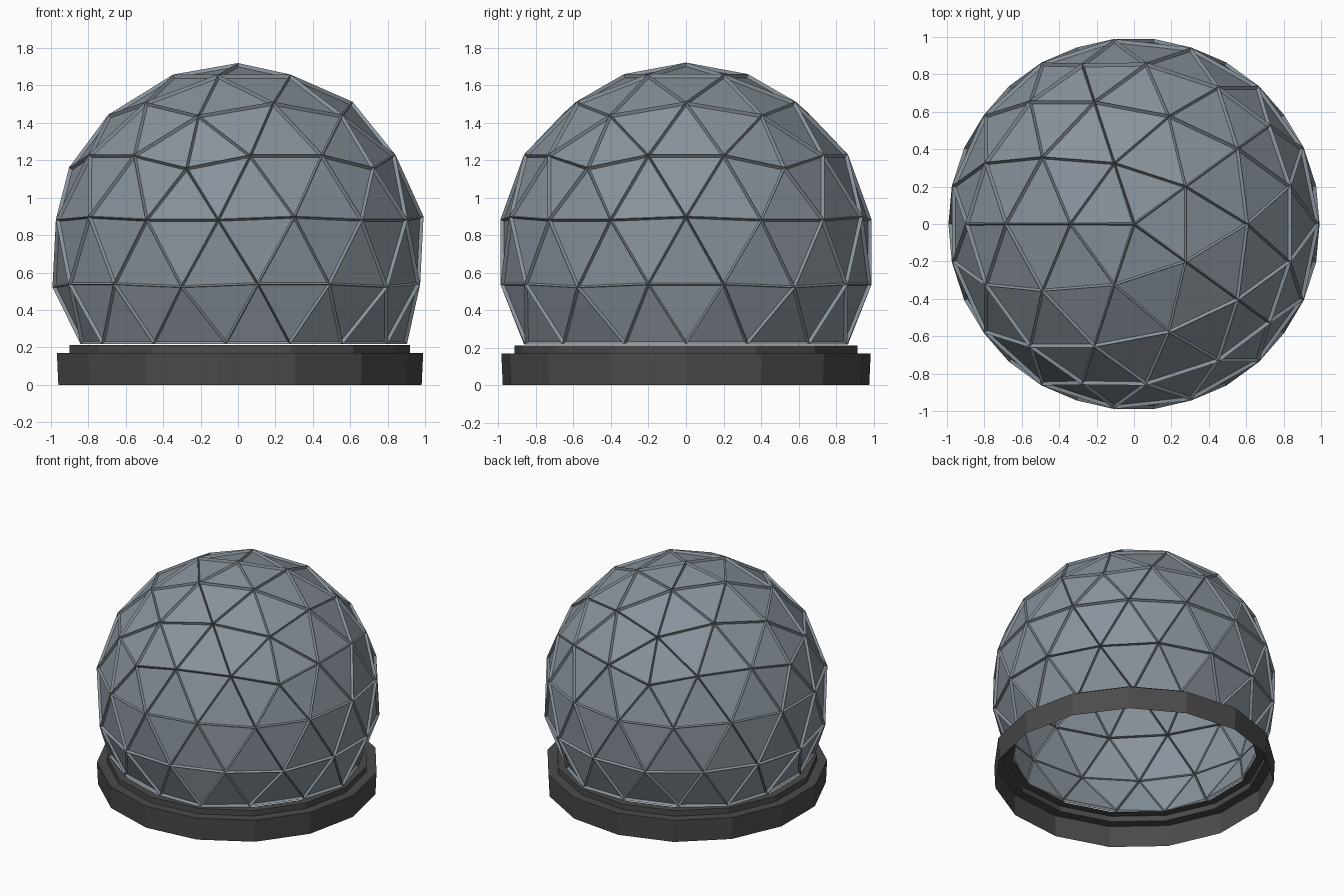
import bpy, bmesh, math
from mathutils import Vector

if "Cube" in bpy.data.objects:
    bpy.data.objects.remove(bpy.data.objects["Cube"])

R, CZ, FLOOR = 1.01, 0.71, 0.217   # sphere radius, centre height, dome rim height


def material(name, rgb):
    m = bpy.data.materials.new(name)
    m.diffuse_color = (*rgb, 1)
    m.use_nodes = True
    m.node_tree.nodes["Principled BSDF"].inputs["Base Color"].default_value = m.diffuse_color
    return m


def add_object(name, bm, mat):
    me = bpy.data.meshes.new(name)
    bm.to_mesh(me)
    bm.free()
    me.materials.append(mat)
    ob = bpy.data.objects.new(name, me)
    bpy.context.collection.objects.link(ob)
    return ob


# Icosahedron corners, one pointing straight up
def corner(z, deg):
    r = math.sqrt(1 - z * z)
    return Vector((r * math.cos(math.radians(deg)), r * math.sin(math.radians(deg)), z))


h = 1 / math.sqrt(5)
top, bottom = Vector((0, 0, 1)), Vector((0, 0, -1))
up = [corner(h, 180 + 72 * k) for k in range(5)]
low = [corner(-h, 216 + 72 * k) for k in range(5)]
tris = []
for k in range(5):
    n = (k + 1) % 5
    tris += [(top, up[k], up[n]), (up[k], low[k], up[n]),
             (low[k], low[n], up[n]), (bottom, low[n], low[k])]

# Geodesic dome: each triangle split in three per edge, cut below the rim
bm = bmesh.new()
F = 3
for a, b, c in tris:
    def pt(i, j):
        return (a * (F - i - j) + b * i + c * j).normalized()
    for i in range(F):
        for j in range(F - i):
            small = [(pt(i, j), pt(i + 1, j), pt(i, j + 1))]
            if i + j < F - 1:
                small.append((pt(i + 1, j), pt(i + 1, j + 1), pt(i, j + 1)))
            for t in small:
                if sum(p.z for p in t) / 3 > -0.45:
                    bm.faces.new([bm.verts.new(p * R + Vector((0, 0, CZ))) for p in t])
bmesh.ops.remove_doubles(bm, verts=bm.verts[:], dist=0.001)
for v in bm.verts:
    if v.co.z < 0.3:
        v.co.z = FLOOR
bm.normal_update()
# Recessed panels leave the struts standing proud
bmesh.ops.inset_individual(bm, faces=bm.faces[:], thickness=0.017, depth=-0.018)
add_object("geodesic_dome", bm, material("blue grey", (0.25, 0.29, 0.33)))

# Stepped base ring: open 15-sided sheet
bm = bmesh.new()
N = 15
profile = [(0.982, 0), (0.99, 0.17), (0.92, 0.17), (0.92, 0.213), (0.86, 0.213)]
rings = [[bm.verts.new((r * math.cos(math.tau * k / N), r * math.sin(math.tau * k / N), z))
          for k in range(N)] for r, z in profile]
for lo, hi in zip(rings, rings[1:]):
    for k in range(N):
        n = (k + 1) % N
        bm.faces.new((lo[k], lo[n], hi[n], hi[k]))
add_object("base_ring", bm, material("dark grey", (0.07, 0.07, 0.07)))
